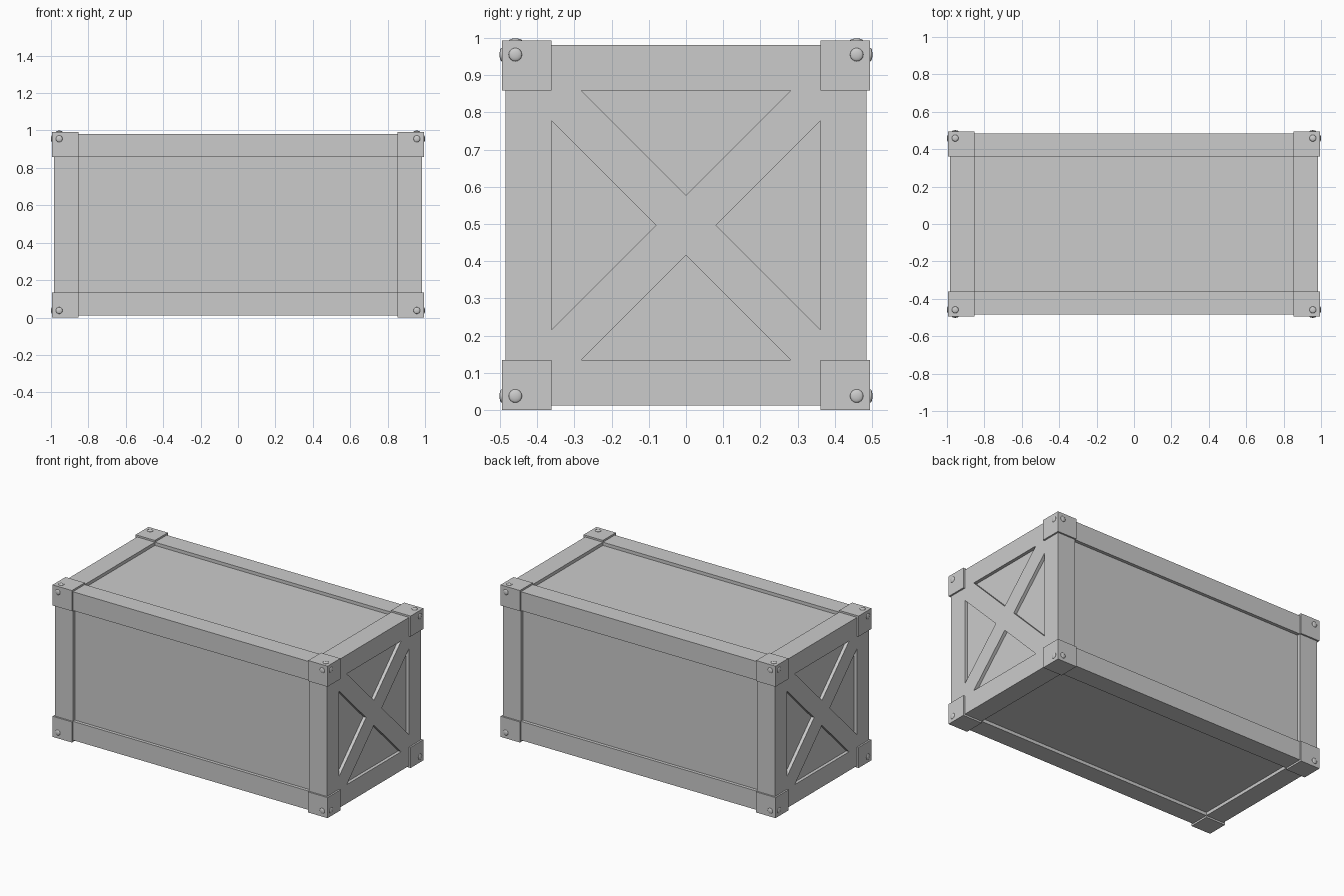
import bpy, bmesh
from math import pi
from itertools import product
from mathutils import Vector, Matrix

if "Cube" in bpy.data.objects:
    bpy.data.objects.remove(bpy.data.objects["Cube"])

ZC = 0.4965                      # crate centre height
OUT = (0.994, 0.4955, 0.4965)    # corner block outer half sizes
RAIL = (0.983, 0.485, 0.485)     # rail outer half sizes
INN = (0.854, 0.362, 0.362)      # inner edge of rails and blocks
CORE = (0.962, 0.464, 0.464)     # recessed panels


def finish(name, bm):
    bmesh.ops.recalc_face_normals(bm, faces=bm.faces)
    me = bpy.data.meshes.new(name)
    bm.to_mesh(me)
    bm.free()
    ob = bpy.data.objects.new(name, me)
    ob.location.z = ZC
    bpy.context.collection.objects.link(ob)
    return ob


def add_box(bm, a, b):
    a, b = Vector(a), Vector(b)
    size = [abs(v) for v in b - a]
    m = Matrix.Translation((a + b) / 2) @ Matrix.Diagonal((*size, 1))
    bmesh.ops.create_cube(bm, size=1, matrix=m)


# Recessed panels: one inner box
bm = bmesh.new()
add_box(bm, [-v for v in CORE], CORE)
finish("panels", bm)

# Twelve edge rails between the corner blocks
bm = bmesh.new()
for axis in range(3):
    for s in product((-1, 1), repeat=2):
        signs = list(s)
        signs.insert(axis, 1)
        a = [INN[i] * signs[i] for i in range(3)]
        b = [RAIL[i] * signs[i] for i in range(3)]
        a[axis], b[axis] = -INN[axis], INN[axis]
        add_box(bm, a, b)
finish("edge_rails", bm)

# Eight corner blocks
bm = bmesh.new()
for s in product((-1, 1), repeat=3):
    add_box(bm, [INN[i] * s[i] for i in range(3)], [OUT[i] * s[i] for i in range(3)])
finish("corner_blocks", bm)

# Crossed braces on both ends
pts = []
arm = [(0.081, 0), (0.362, 0.281), (0.362, 0.362), (0.281, 0.362)]
for q in range(4):
    for p in arm:
        v = Matrix.Rotation(q * pi / 2, 2) @ Vector(p)
        pts.append(v)
for name, side in (("right_cross_brace", 1), ("left_cross_brace", -1)):
    bm = bmesh.new()
    face = bm.faces.new([bm.verts.new((side * 0.95, p.x, p.y)) for p in pts])
    ext = bmesh.ops.extrude_face_region(bm, geom=[face])["geom"]
    verts = [g for g in ext if isinstance(g, bmesh.types.BMVert)]
    bmesh.ops.translate(bm, verts=verts, vec=(side * (RAIL[0] - 0.95), 0, 0))
    finish(name, bm)

# Domed bolts on the outer faces of the corner blocks (none underneath)
BOLT = (0.956, 0.459, 0.459)
bm = bmesh.new()
for s in product((-1, 1), repeat=3):
    for axis in range(3):
        if axis == 2 and s[2] < 0:
            continue
        pos = [BOLT[i] * s[i] for i in range(3)]
        pos[axis] = OUT[axis] * s[axis]
        scale = [0.018] * 3
        scale[axis] = 0.006
        m = Matrix.Translation(pos) @ Matrix.Diagonal((*scale, 1))
        bmesh.ops.create_uvsphere(bm, u_segments=16, v_segments=8, radius=1, matrix=m)
for f in bm.faces:
    f.smooth = True
finish("bolts", bm)
